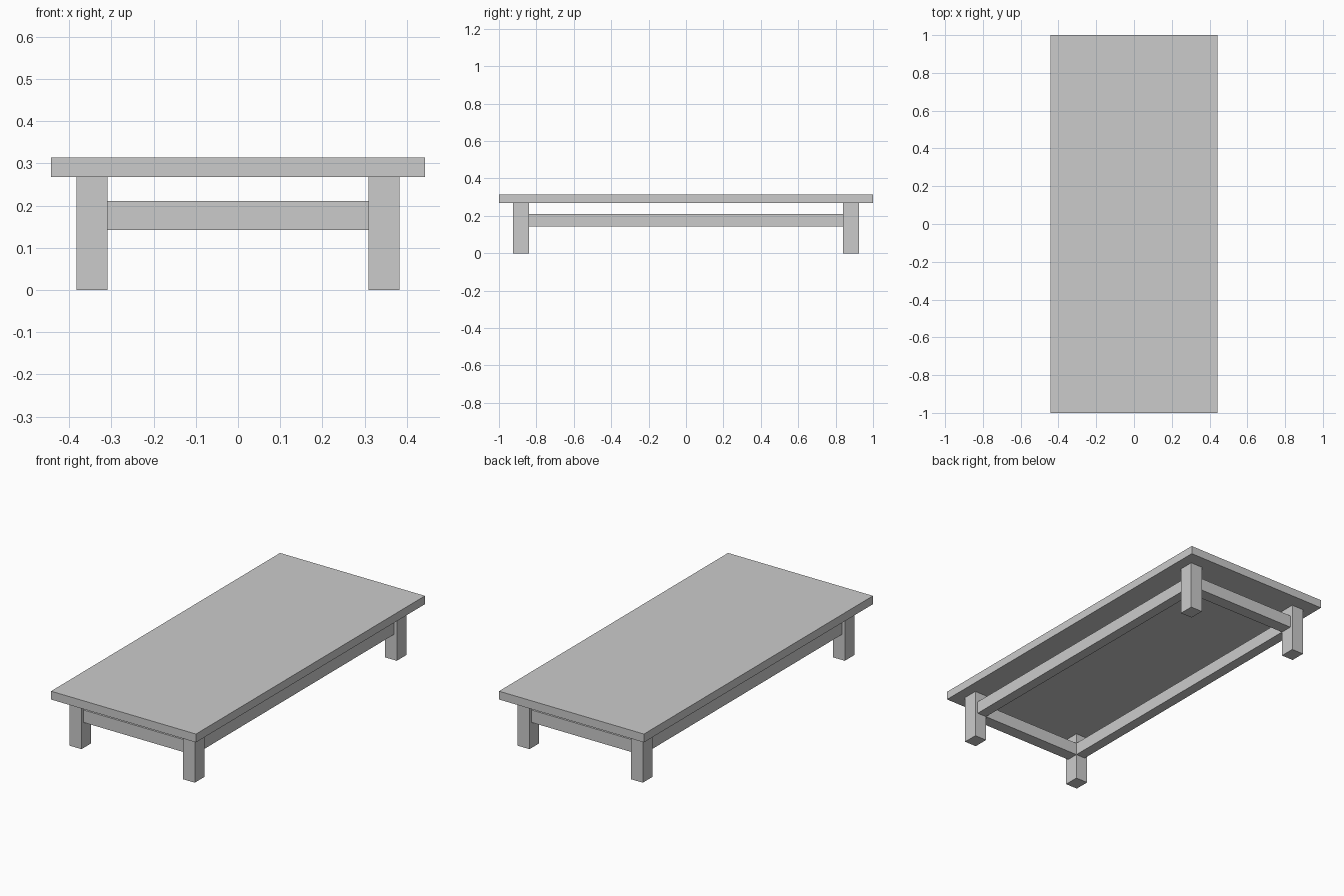
import bpy

if "Cube" in bpy.data.objects:
    bpy.data.objects.remove(bpy.data.objects["Cube"])

def box(name, x0, x1, y0, y1, z0, z1):
    bpy.ops.mesh.primitive_cube_add(size=1, location=((x0+x1)/2, (y0+y1)/2, (z0+z1)/2))
    ob = bpy.context.object
    ob.name = name
    ob.scale = (x1-x0, y1-y0, z1-z0)
    bpy.ops.object.transform_apply(location=False, rotation=False, scale=True)
    return ob

LX0, LX1 = 0.31, 0.383    # leg extents in x
LY0, LY1 = 0.84, 0.924    # leg extents in y
INSET = 0.016             # rails sit back from the outer leg faces
RZ0, RZ1 = 0.142, 0.211   # rail heights
TOP_Z0, TOP_Z1 = 0.268, 0.314

# Table top
box("table_top", -0.443, 0.443, -1, 1, TOP_Z0, TOP_Z1)

def span(s, a, b):
    return (a, b) if s > 0 else (-b, -a)

# Four legs
for sx, side in ((-1, "left"), (1, "right")):
    for sy, end in ((-1, "front"), (1, "back")):
        box(f"{end}_{side}_leg", *span(sx, LX0, LX1), *span(sy, LY0, LY1), 0, TOP_Z0)

# Long side rails between the legs
for sx, side in ((-1, "left"), (1, "right")):
    box(f"{side}_rail", *span(sx, LX0, LX1 - INSET), -LY0, LY0, RZ0, RZ1)

# Short end rails between the legs
for sy, end in ((-1, "front"), (1, "back")):
    box(f"{end}_rail", -LX0, LX0, *span(sy, LY0, LY1 - INSET), RZ0, RZ1)
